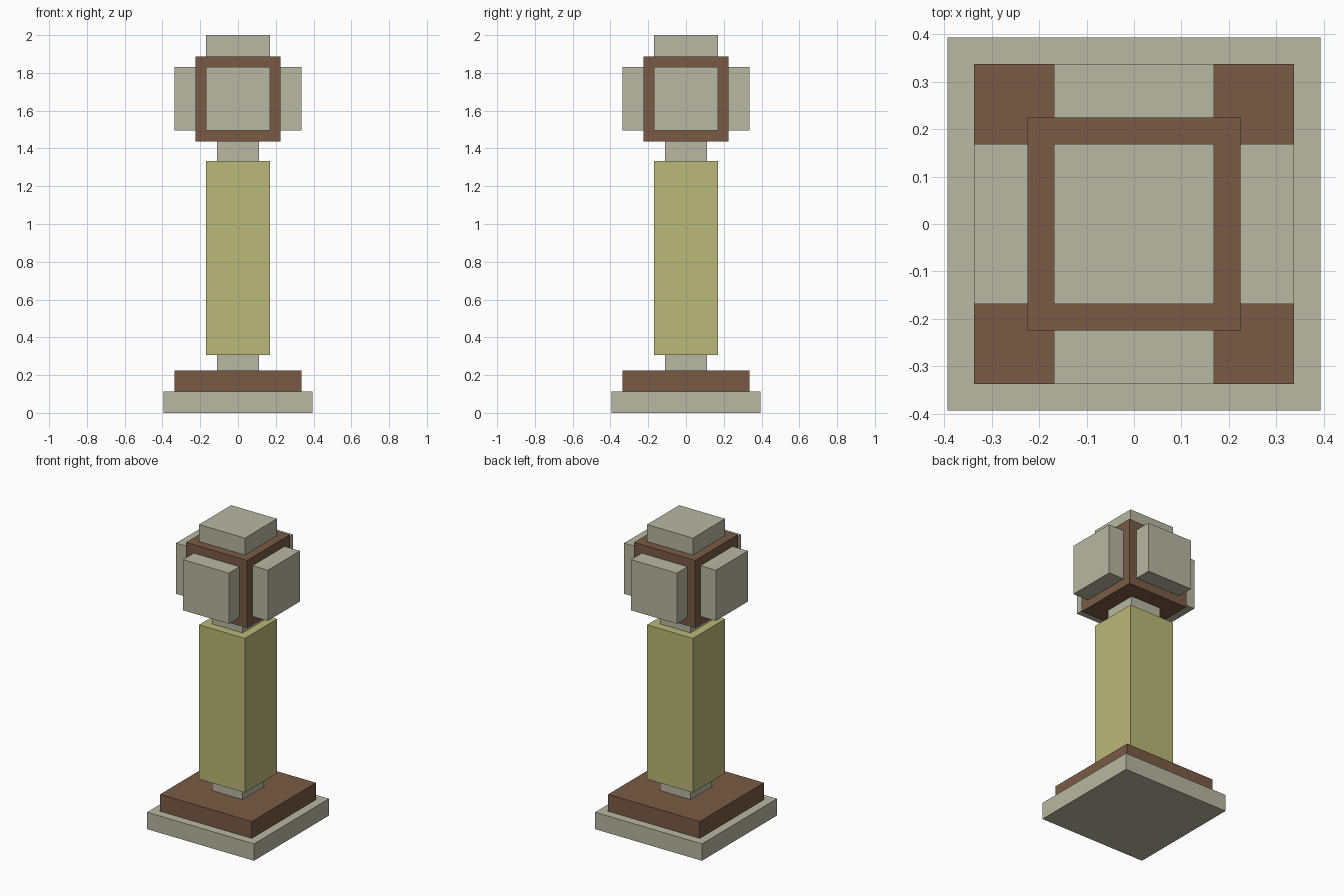
import bpy
from mathutils import Vector

default = bpy.data.objects.get("Cube")
if default:
    bpy.data.objects.remove(default, do_unlink=True)


def make_material(name, rgb):
    mat = bpy.data.materials.new(name)
    mat.use_nodes = True
    color = (*rgb, 1.0)
    mat.diffuse_color = color
    mat.node_tree.nodes["Principled BSDF"].inputs["Base Color"].default_value = color
    return mat


stone = make_material("pale stone", (0.479, 0.479, 0.366))
wood = make_material("brown wood", (0.195, 0.105, 0.060))
straw = make_material("straw yellow", (0.497, 0.479, 0.188))


def box(name, low, high, mat):
    """Box spanning two opposite corners."""
    low, high = Vector(low), Vector(high)
    bpy.ops.mesh.primitive_cube_add(size=1, location=(low + high) / 2)
    obj = bpy.context.object
    obj.name = name
    for v in obj.data.vertices:
        v.co *= high - low
    obj.data.materials.append(mat)
    return obj


def tier(name, half, bottom, top, mat):
    """Square tier centred on the vertical axis."""
    return box(name, (-half, -half, bottom), (half, half, top), mat)


# Unit step shared by all the blocks
U = 0.0562
HEAD_Z = 2 - 6 * U

# Stepped base
tier("base_slab", 7 * U, 0, 2 * U, stone)
tier("base_step", 6 * U, 2 * U, 4 * U, wood)

# Column with a narrow neck at each end
tier("lower_neck", 2 * U, 4 * U, 0.307, stone)
tier("shaft", 3 * U, 0.307, 1.333, straw)
tier("upper_neck", 2 * U, 1.333, HEAD_Z - 4 * U, stone)

# Head block with a pad on the top and on each side
tier("head_block", 4 * U, HEAD_Z - 4 * U, HEAD_Z + 4 * U, wood)
tier("top_pad", 3 * U, HEAD_Z + 4 * U, 2, stone)
sides = {"front": (0, -1), "back": (0, 1), "left": (1, 0), "right": (-1, 0)}
for side, (dx, dy) in sides.items():
    center = Vector((dx, dy, 0)) * 5 * U + Vector((0, 0, HEAD_Z))
    half = Vector((1 if dx else 3, 1 if dy else 3, 3)) * U
    box(side + "_pad", center - half, center + half, stone)
